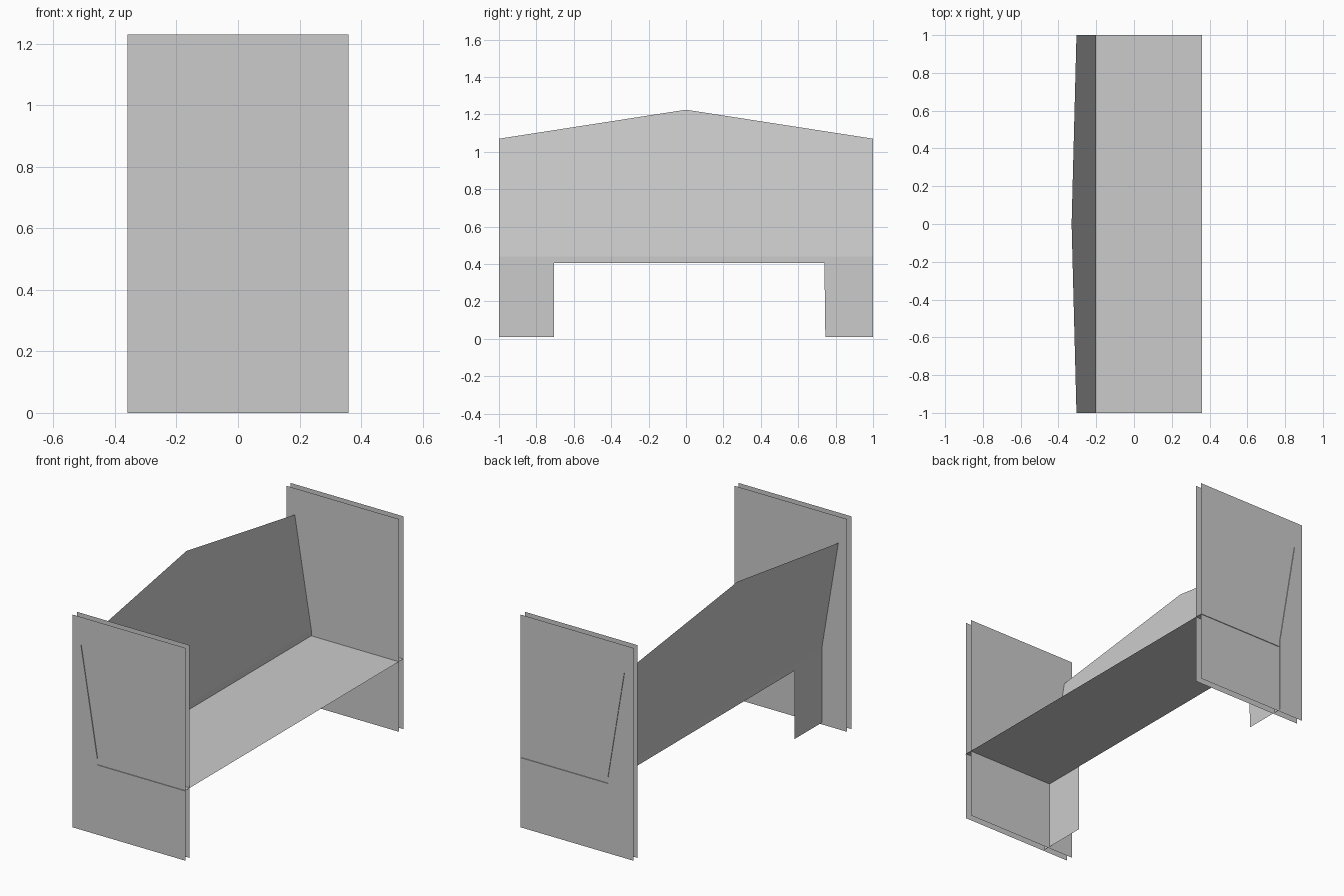
import bpy
import bmesh

old = bpy.data.objects.get("Cube")
if old:
    bpy.data.objects.remove(old, do_unlink=True)

# One flat grey for the whole bench
GREY = (0.6, 0.6, 0.6, 1.0)
grey = bpy.data.materials.new("plain grey")
grey.use_nodes = True
grey.diffuse_color = GREY
grey.node_tree.nodes["Principled BSDF"].inputs["Base Color"].default_value = GREY

HALF_LENGTH = 1.0
FRONT_X = 0.36
BACK_X = -0.2
SEAT_Z = 0.405
BEND_Z = 0.44
PANEL_TOP = 1.23
LEAN = 0.166          # backward lean per unit of height


def sheet(name, *outlines):
    """Make a thin sheet object from one or more flat outlines."""
    bm = bmesh.new()
    for outline in outlines:
        bm.faces.new([bm.verts.new(p) for p in outline])
    bmesh.ops.remove_doubles(bm, verts=bm.verts[:], dist=0.0001)
    mesh = bpy.data.meshes.new(name)
    bm.to_mesh(mesh)
    bm.free()
    mesh.materials.append(grey)
    obj = bpy.data.objects.new(name, mesh)
    bpy.context.collection.objects.link(obj)
    return obj


def back_point(y, z):
    """Point on the back board, upright below the bend and leaning above."""
    return (BACK_X - LEAN * max(0, z - BEND_Z), y, z)


# Seat
L = HALF_LENGTH
sheet("seat", [(BACK_X, -L, SEAT_Z), (FRONT_X, -L, SEAT_Z),
               (FRONT_X, L, SEAT_Z), (BACK_X, L, SEAT_Z)])

# Back board: upright strip, then the leaning gabled part
strip = [back_point(y, z) for y, z in
         ((-L, SEAT_Z), (L, SEAT_Z), (L, BEND_Z), (-L, BEND_Z))]
gable = [back_point(y, z) for y, z in
         ((-L, BEND_Z), (L, BEND_Z), (L, 1.07), (0, 1.225), (-L, 1.07))]
sheet("back_board", strip, gable)

# Back legs below the seat
for name, outer, inner_top, inner_low in (("back_leg_near", -L, -0.705, -0.705),
                                          ("back_leg_far", L, 0.74, 0.745)):
    leg = [back_point(y, z) for y, z in
           ((outer, 0.01), (inner_low, 0.01), (inner_top, SEAT_Z), (outer, SEAT_Z))]
    if outer > 0:
        leg.reverse()
    sheet(name, leg)

# Double end panels at both ends
for end, side in (("near", -1), ("far", 1)):
    for layer, offset in (("outer", 0.996), ("inner", 0.955)):
        y = side * offset
        panel = [(-FRONT_X, y, 0), (FRONT_X, y, 0),
                 (FRONT_X, y, PANEL_TOP), (-FRONT_X, y, PANEL_TOP)]
        if side > 0:
            panel.reverse()
        sheet(f"end_panel_{end}_{layer}", panel)
